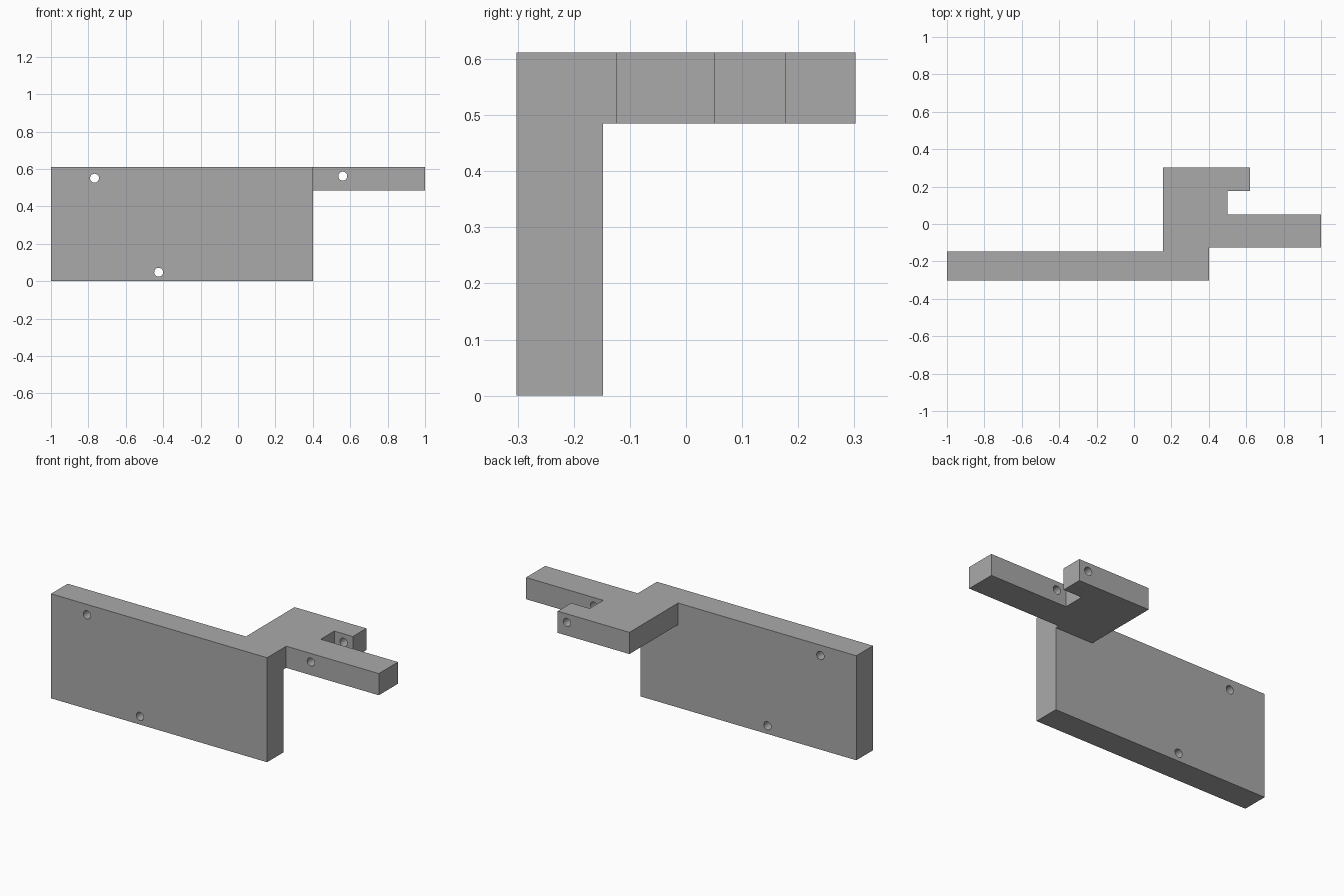
import bpy
import bmesh
from math import pi

cube = bpy.data.objects.get("Cube")
if cube:
    bpy.data.objects.remove(cube, do_unlink=True)

TOP, ARM_BOTTOM = 0.612, 0.485
FRONT, WALL_BACK, BACK = -0.302, -0.148, 0.302

grey = bpy.data.materials.new("plain grey")
grey.use_nodes = True
grey.diffuse_color = (0.4, 0.4, 0.4, 1)
grey.node_tree.nodes["Principled BSDF"].inputs["Base Color"].default_value = grey.diffuse_color


def slab(name, outline, bottom, top):
    """Extrude a plan outline upwards into a solid."""
    bm = bmesh.new()
    face = bm.faces.new([bm.verts.new((x, y, bottom)) for x, y in outline])
    grown = bmesh.ops.extrude_face_region(bm, geom=[face])["geom"]
    verts = [v for v in grown if isinstance(v, bmesh.types.BMVert)]
    bmesh.ops.translate(bm, verts=verts, vec=(0, 0, top - bottom))
    bmesh.ops.recalc_face_normals(bm, faces=bm.faces)
    mesh = bpy.data.meshes.new(name)
    bm.to_mesh(mesh)
    bm.free()
    mesh.materials.append(grey)
    obj = bpy.data.objects.new(name, mesh)
    bpy.context.collection.objects.link(obj)
    return obj


def combine(target, tool, operation):
    """Apply a boolean and remove the tool object."""
    tool.hide_render = True
    mod = target.modifiers.new(operation.lower(), "BOOLEAN")
    mod.operation, mod.object, mod.solver = operation, tool, "EXACT"
    bpy.context.view_layer.objects.active = target
    bpy.ops.object.modifier_apply(modifier=mod.name)
    bpy.data.objects.remove(tool, do_unlink=True)


# Upright plate
plate = slab("mounting_bracket", [(-1, FRONT), (0.4, FRONT), (0.4, WALL_BACK), (-1, WALL_BACK)], 0, TOP)

# Forked arm, rooted inside the plate
arm = slab("forked_arm", [
    (0.155, -0.2), (0.4, -0.2), (0.4, -0.125), (1, -0.125), (1, 0.052), (0.5, 0.052),
    (0.5, 0.177), (0.62, 0.177), (0.62, BACK), (0.155, BACK)], ARM_BOTTOM, TOP)
combine(plate, arm, "UNION")

# Bolt holes running front to back
for x, z in [(-0.767, 0.551), (-0.424, 0.048), (0.56, 0.562)]:
    bpy.ops.mesh.primitive_cylinder_add(vertices=32, radius=0.024, depth=1,
                                        location=(x, 0, z), rotation=(pi / 2, 0, 0))
    drill = bpy.context.object
    drill.name = "hole_cutter"
    drill.data.materials.append(grey)
    combine(plate, drill, "DIFFERENCE")

# Smooth the hole walls, keep the edges crisp
bpy.ops.object.select_all(action="DESELECT")
plate.select_set(True)
bpy.context.view_layer.objects.active = plate
bpy.ops.object.shade_smooth_by_angle(angle=pi / 6)
